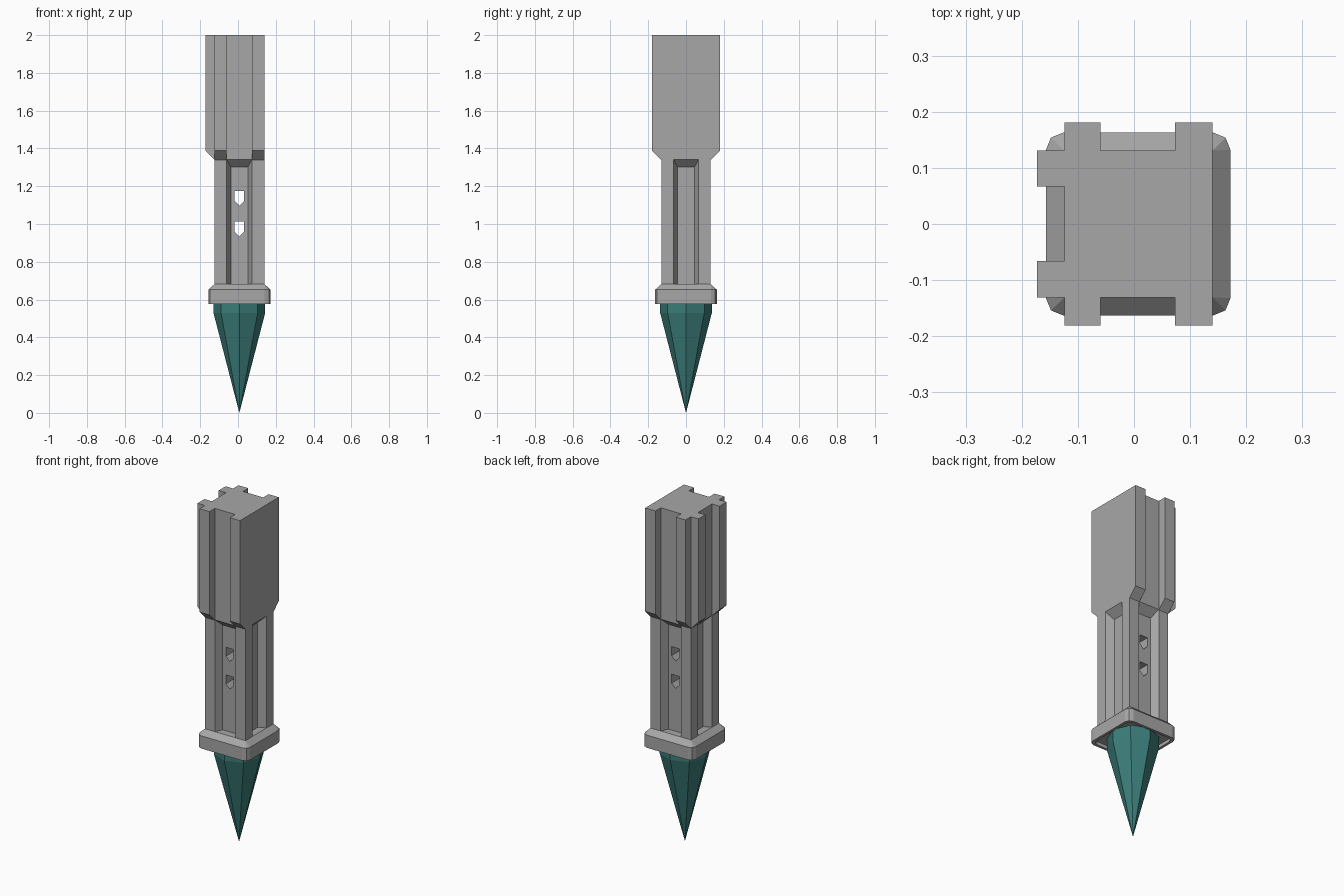
import bpy, bmesh
from math import pi
from mathutils import Matrix

if "Cube" in bpy.data.objects:
    bpy.data.objects.remove(bpy.data.objects["Cube"])

X0, X1, Y = -0.124, 0.14, 0.131      # shaft footprint
CX = 0.007                           # centre line of cone, holes and grooves


def material(name, r, g, b):
    m = bpy.data.materials.new(name)
    m.diffuse_color = (r, g, b, 1)
    m.use_nodes = True
    m.node_tree.nodes["Principled BSDF"].inputs["Base Color"].default_value = m.diffuse_color
    return m


grey = material("dark_grey", 0.39, 0.39, 0.39)
teal = material("teal", 0.043, 0.205, 0.19)


def loft(name, rings):
    """Closed solid from a stack of equal-length rings."""
    bm = bmesh.new()
    vs = [[bm.verts.new(p) for p in r] for r in rings]
    n = len(vs[0])
    for a, b in zip(vs, vs[1:]):
        for i in range(n):
            j = (i + 1) % n
            bm.faces.new((a[i], a[j], b[j], b[i]))
    bm.faces.new(vs[0][::-1])
    bm.faces.new(vs[-1])
    bmesh.ops.remove_doubles(bm, verts=bm.verts, dist=1e-5)
    bmesh.ops.recalc_face_normals(bm, faces=bm.faces)
    me = bpy.data.meshes.new(name)
    bm.to_mesh(me)
    bm.free()
    me.materials.append(grey)
    ob = bpy.data.objects.new(name, me)
    bpy.context.collection.objects.link(ob)
    return ob


def rect(x0, x1, y0, y1, z):
    return [(x0, y0, z), (x1, y0, z), (x1, y1, z), (x0, y1, z)]


def combine(target, tool, op):
    """Apply a boolean and remove the helper."""
    m = target.modifiers.new("bool", 'BOOLEAN')
    m.operation, m.solver, m.object = op, 'EXACT', tool
    with bpy.context.temp_override(object=target, active_object=target):
        bpy.ops.object.modifier_apply(modifier=m.name)
    bpy.data.objects.remove(tool)


# Shaft core
shaft = loft("shaft", [rect(X0, X1, -Y, Y, 0.64), rect(X0, X1, -Y, Y, 2.0)])


def rib_profile(start, end):
    """Rib side profile (distance outwards, z) with a 45 degree foot."""
    return [(start, 2.0), (end, 2.0), (end, 1.39), (end - 0.05, 1.34), (start, 1.34)]


# Head ribs on front and back
for s in (-1, 1):
    for a, b in ((X0, -0.06), (0.073, X1)):
        prof = rib_profile(0.08, 0.181)
        rib = loft("rib", [[(x, s * d, z) for d, z in prof] for x in (a, b)])
        combine(shaft, rib, 'UNION')
# Head ribs on the left side
for a, b in ((-Y, -0.066), (0.067, Y)):
    prof = rib_profile(0.08, 0.173)
    rib = loft("rib", [[(-d, y, z) for d, z in prof] for y in (a, b)])
    combine(shaft, rib, 'UNION')

# Tapered grooves on all four shaft faces
for k, (dist, off) in enumerate(((Y, CX), (X1, 0), (Y, -CX), (-X0, 0))):
    rings = []
    for depth, w, top in ((0.0, 0.067, 1.342), (0.043, 0.045, 1.301)):
        rings.append([(off + sx * w, -dist + depth, z)
                      for sx, z in ((-1, 0.65), (1, 0.65), (1, top), (-1, top))])
    # outer lip so the cutter passes the surface, only below the head
    rings.insert(0, [(x, -dist - 0.02, z) for x, _, z in rings[0]])
    cut = loft("groove_cutter", rings)
    cut.data.transform(Matrix.Rotation(k * pi / 2, 4, 'Z'))
    combine(shaft, cut, 'DIFFERENCE')

# Pointed through-holes
for top in (1.175, 1.012):
    prof = [(-0.025, top), (0.025, top), (0.025, top - 0.053),
            (0, top - 0.078), (-0.025, top - 0.053)]
    cut = loft("hole_cutter", [[(CX + x, y, z) for x, z in prof] for y in (-0.3, 0.3)])
    combine(shaft, cut, 'DIFFERENCE')


# Collar: rounded-corner ring, sloped top, recessed underside
def collar_ring(z, inset=0.0, clamp=False):
    hx, hy, cx = 0.1645 - inset, 0.163 - inset, 0.0075
    corner = [(hx, hy - 0.031), (hx - 0.009, hy - 0.009), (hx - 0.031, hy)]
    pts = []
    for sx, sy in ((1, 1), (-1, 1), (-1, -1), (1, -1)):
        c = corner if sx * sy > 0 else corner[::-1]
        for x, y in c:
            if clamp:
                pts.append((X1 if sx > 0 else X0, sy * Y, z))
            else:
                pts.append((cx + sx * x, sy * y, z))
    return pts


loft("collar", [collar_ring(0.597, 0.015), collar_ring(0.577, 0.015), collar_ring(0.577),
                collar_ring(0.652), collar_ring(0.682, clamp=True)])

# Eight-sided spike
bm = bmesh.new()
for z, depth, r_low in ((0.265, 0.53, 0.0), (0.58, 0.10, 0.137)):
    bmesh.ops.create_cone(bm, cap_ends=r_low > 0, segments=8, radius1=r_low, radius2=0.137,
                          depth=depth, matrix=Matrix.Translation((CX, 0, z)))
# drop the inner cap where the two sections meet
inner = [f for f in bm.faces if all(abs(v.co.z - 0.53) < 1e-4 for v in f.verts)]
bmesh.ops.delete(bm, geom=inner, context='FACES')
bmesh.ops.remove_doubles(bm, verts=bm.verts, dist=1e-4)
bmesh.ops.recalc_face_normals(bm, faces=bm.faces)
me = bpy.data.meshes.new("spike")
bm.to_mesh(me)
bm.free()
me.materials.append(teal)
spike = bpy.data.objects.new("spike", me)
bpy.context.collection.objects.link(spike)
